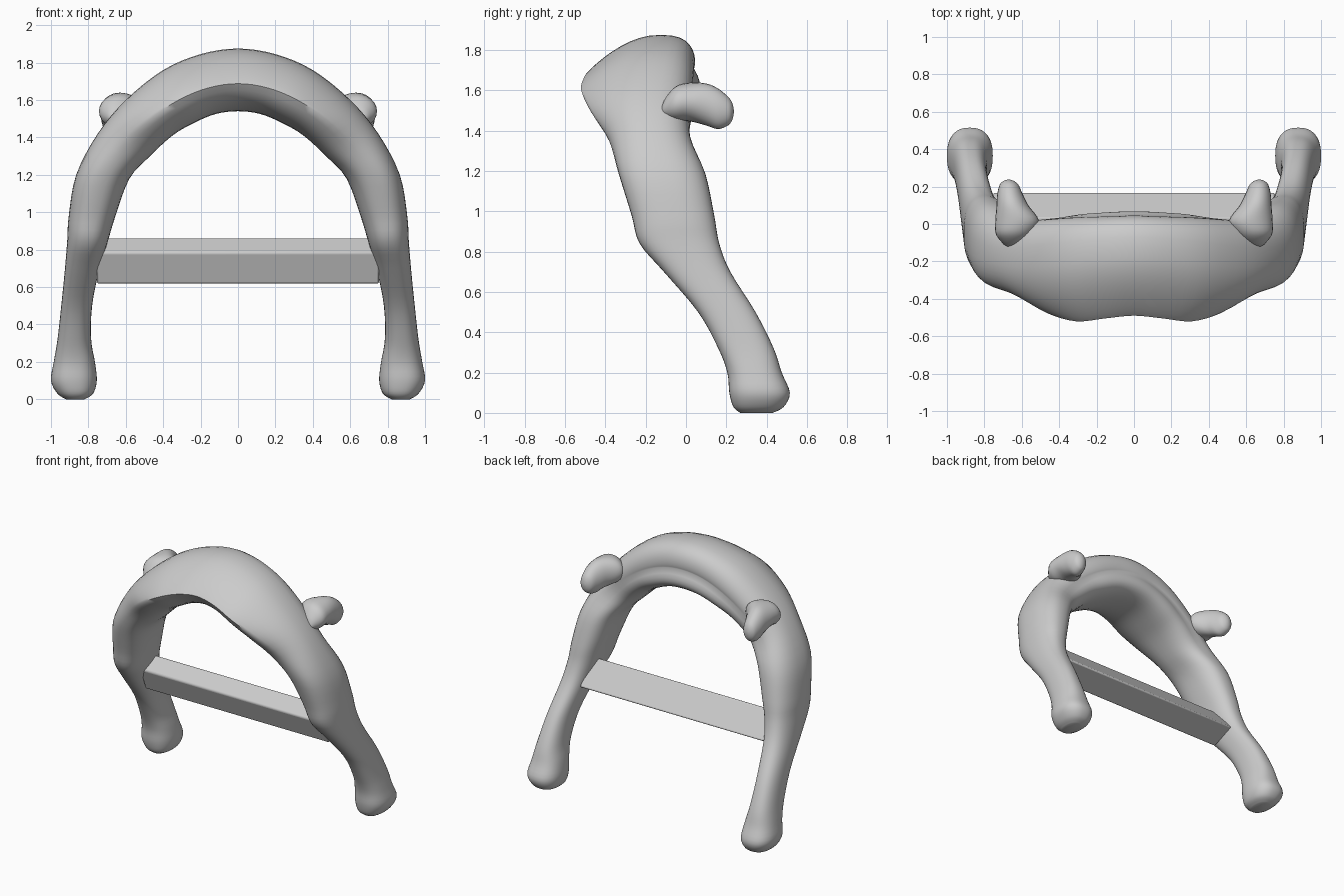
import bpy, bmesh, math
from mathutils import Vector

if "Cube" in bpy.data.objects:
    bpy.data.objects.remove(bpy.data.objects["Cube"], do_unlink=True)

grey = bpy.data.materials.new("plain_grey")
grey.use_nodes = True
grey.diffuse_color = (0.6, 0.6, 0.6, 1)
grey.node_tree.nodes["Principled BSDF"].inputs["Base Color"].default_value = (0.6, 0.6, 0.6, 1)


def finish(bm, name):
    bmesh.ops.recalc_face_normals(bm, faces=bm.faces)
    mesh = bpy.data.meshes.new(name)
    bm.to_mesh(mesh)
    bm.free()
    mesh.materials.append(grey)
    obj = bpy.data.objects.new(name, mesh)
    bpy.context.collection.objects.link(obj)
    bpy.ops.object.select_all(action="DESELECT")
    obj.select_set(True)
    bpy.context.view_layer.objects.active = obj
    return obj


def smooth_path(rows, steps):
    """Catmull-Rom interpolation of equal-length rows of numbers."""
    out = []
    for i in range(len(rows) - 1):
        a, b = rows[max(i - 1, 0)], rows[i]
        c, d = rows[i + 1], rows[min(i + 2, len(rows) - 1)]
        for k in range(steps):
            t = k / steps
            out.append([0.5 * (2 * q + (r - p) * t + (2 * p - 5 * q + 4 * r - s) * t * t
                               + (3 * q - p - 3 * r + s) * t ** 3)
                        for p, q, r, s in zip(a, b, c, d)])
    return out + [list(rows[-1])]


def loft(name, sections, power, count=40):
    """Skin superellipse sections; ridge turns the outer half into a soft peak set to the back."""
    bm = bmesh.new()
    rings = []
    for centre, u, v, ridge in sections:
        ring = []
        for k in range(count):
            a = 2 * math.pi * k / count
            c, s = math.cos(a), math.sin(a)
            c = math.copysign(abs(c) ** (power + (0.75 * ridge if c > 0 else 0)), c)
            s = math.copysign(abs(s) ** power, s)
            droop = 0.12 * ridge * min(s, 0) ** 2
            slide = Vector((0, 0.1 * ridge * abs(c), 0))
            ring.append(bm.verts.new(centre + u * (c - droop) + v * s + slide))
        rings.append(ring)
    for r, q in zip(rings, rings[1:]):
        for k in range(count):
            j = (k + 1) % count
            bm.faces.new((r[k], r[j], q[j], q[k]))
    bm.faces.new(rings[0])
    bm.faces.new(rings[-1])
    obj = finish(bm, name)
    bpy.ops.object.shade_smooth_by_angle(angle=math.radians(60))
    return obj


# Arch with two feet: outer x, outer z, inner x, inner z, front y, back y, ridge
half = [
    (0.92, 0.0, 0.82, 0.0, 0.27, 0.43, 0),
    (0.965, 0.03, 0.775, 0.03, 0.235, 0.485, 0),
    (1.0, 0.1, 0.755, 0.1, 0.215, 0.515, 0),
    (0.985, 0.2, 0.765, 0.2, 0.205, 0.475, 0),
    (0.965, 0.32, 0.785, 0.32, 0.16, 0.435, 0),
    (0.945, 0.5, 0.78, 0.5, 0.06, 0.345, 0),
    (0.925, 0.7, 0.74, 0.7, -0.11, 0.22, 0),
    (0.913, 0.85, 0.7, 0.83, -0.23, 0.165, 0),
    (0.905, 0.98, 0.655, 0.98, -0.27, 0.14, 0),
    (0.865, 1.2, 0.58, 1.18, -0.335, 0.095, 0),
    (0.75, 1.42, 0.47, 1.3, -0.385, 0.02, 0.15),
    (0.6, 1.6, 0.35, 1.41, -0.475, 0.02, 0.5),
    (0.4, 1.76, 0.24, 1.475, -0.52, 0.03, 0.85),
    (0.2, 1.845, 0.12, 1.525, -0.505, 0.035, 1),
]
apex = [(0, 1.875, 0, 1.54, -0.49, 0.04, 1)]
other = [(-r[0], r[1], -r[2], *r[3:]) for r in reversed(half)]
sections = []
for ox, oz, ix, iz, front, back, ridge in smooth_path(half + apex + other, 4):
    outer, inner = Vector((ox, 0, oz)), Vector((ix, 0, iz))
    centre = (outer + inner) / 2 + Vector((0, (front + back) / 2, 0))
    sections.append((centre, (outer - inner) / 2, Vector((0, (back - front) / 2, 0)), max(ridge, 0)))
loft("arch_frame", sections, 0.83)

# Rounded pegs at the back: y, centre x, centre z, half width, half height
peg = [
    (-0.12, 0.66, 1.5, 0.02, 0.02),
    (-0.1, 0.65, 1.515, 0.055, 0.05),
    (-0.05, 0.64, 1.535, 0.1, 0.085),
    (0.02, 0.625, 1.542, 0.116, 0.096),
    (0.1, 0.65, 1.53, 0.085, 0.104),
    (0.16, 0.663, 1.508, 0.068, 0.1),
    (0.21, 0.668, 1.497, 0.05, 0.07),
    (0.23, 0.67, 1.495, 0.028, 0.04),
    (0.237, 0.67, 1.495, 0.008, 0.01),
]
for side, name in ((1, "left_peg"), (-1, "right_peg")):
    loft(name, [(Vector((side * x, y, z)), Vector((w, 0, 0)), Vector((0, 0, h)), 0)
                for y, x, z, w, h in smooth_path(peg, 4)], 1.0, 24)

# Tilted crossbar between the legs
bm = bmesh.new()
profile = [(0.03, 0.865), (-0.075, 0.785), (-0.01, 0.615), (0.172, 0.69)]
face = bm.faces.new([bm.verts.new((-0.755, y, z)) for y, z in profile])
new = bmesh.ops.extrude_face_region(bm, geom=[face])["geom"]
bmesh.ops.translate(bm, verts=[g for g in new if isinstance(g, bmesh.types.BMVert)], vec=(1.51, 0, 0))
bar = finish(bm, "crossbar")
bevel = bar.modifiers.new("soft_edges", "BEVEL")
bevel.width = 0.012
bevel.segments = 3
bpy.ops.object.shade_smooth_by_angle(angle=math.radians(30))
